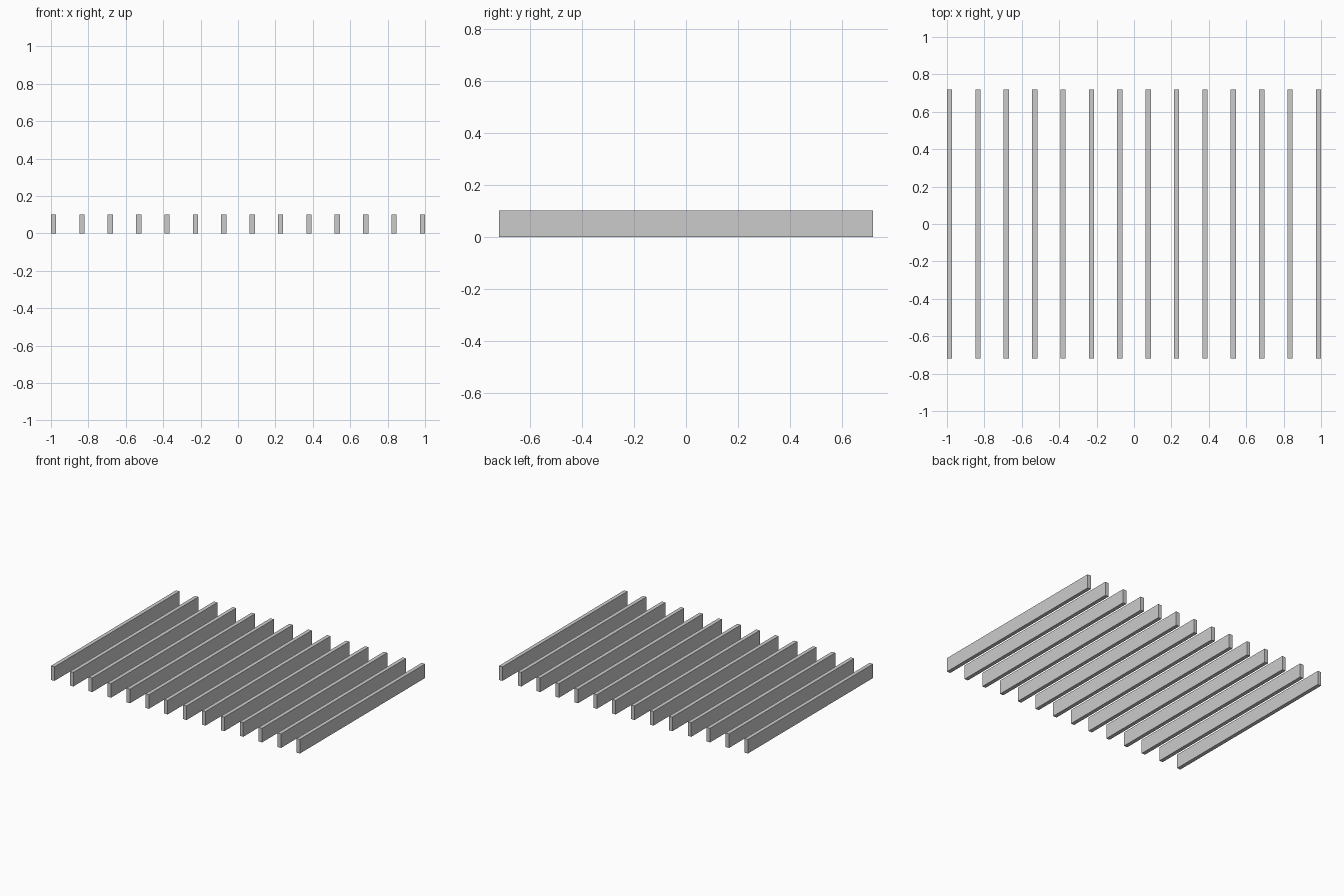
import bpy

if "Cube" in bpy.data.objects:
    bpy.data.objects.remove(bpy.data.objects["Cube"])

COUNT = 14
WIDTH, LENGTH, HEIGHT = 0.028, 1.436, 0.102
SPACING = (2.0 - WIDTH) / (COUNT - 1)


def add_slat(index):
    """One upright rectangular slat running front to back."""
    x = (index - (COUNT - 1) / 2) * SPACING
    bpy.ops.mesh.primitive_cube_add(size=1, location=(x, 0, HEIGHT / 2))
    slat = bpy.context.object
    slat.name = f"slat_{index + 1:02d}"
    slat.scale = (WIDTH, LENGTH, HEIGHT)
    bpy.ops.object.transform_apply(location=False, rotation=False, scale=True)


# Evenly spaced row of parallel slats
for i in range(COUNT):
    add_slat(i)
